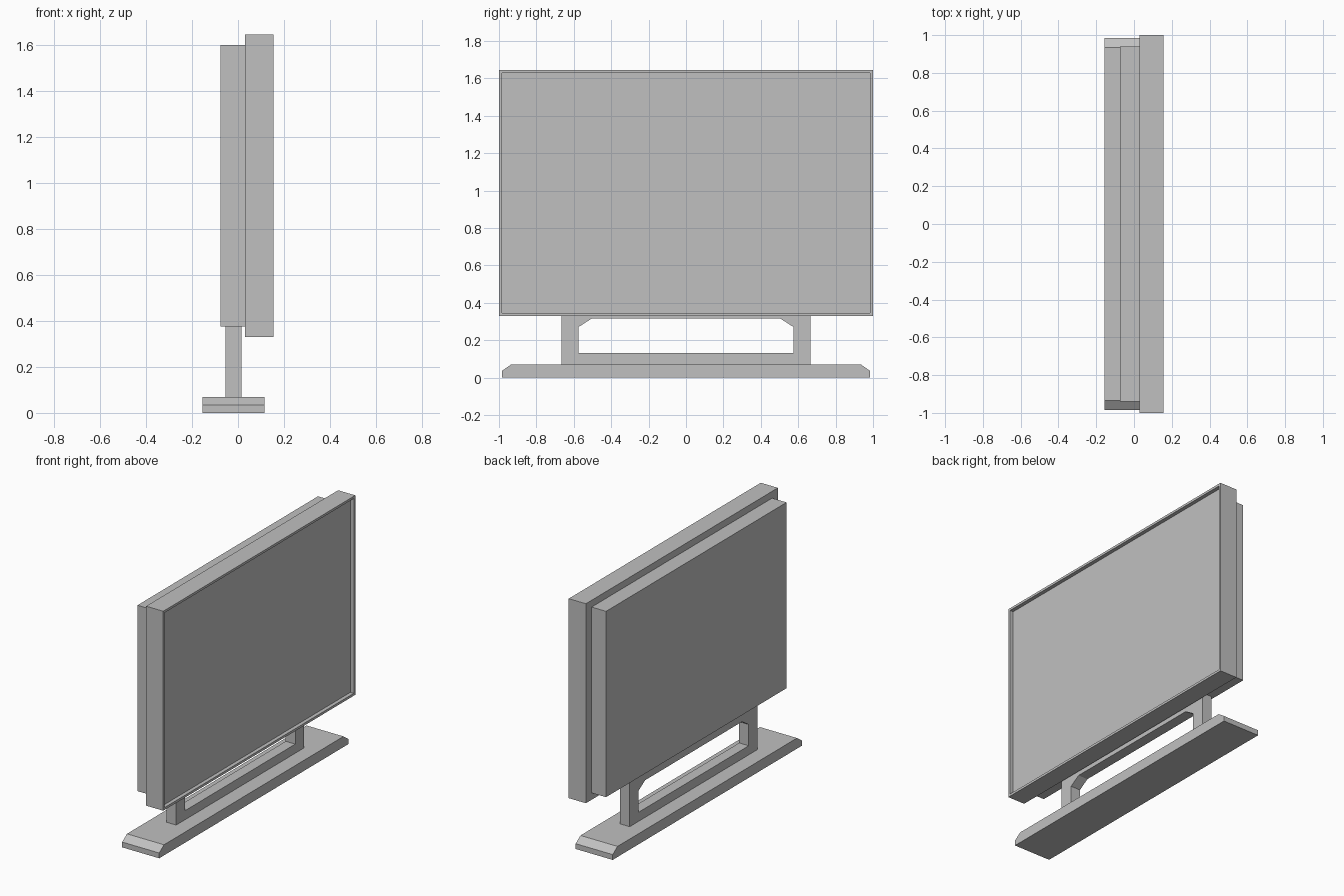
import bpy
import bmesh

if "Cube" in bpy.data.objects:
    bpy.data.objects.remove(bpy.data.objects["Cube"], do_unlink=True)

# Single plain grey finish
grey = bpy.data.materials.new("plain grey")
grey.use_nodes = True
COLOUR = (0.53, 0.53, 0.53, 1)
grey.diffuse_color = COLOUR
for node in grey.node_tree.nodes:
    if node.type == "BSDF_PRINCIPLED":
        node.inputs["Base Color"].default_value = COLOUR


def finish(bm, name):
    bmesh.ops.recalc_face_normals(bm, faces=bm.faces)
    mesh = bpy.data.meshes.new(name)
    bm.to_mesh(mesh)
    bm.free()
    mesh.materials.append(grey)
    obj = bpy.data.objects.new(name, mesh)
    bpy.context.collection.objects.link(obj)
    return obj


def mirrored(half):
    """Close a +y half outline with its -y reflection."""
    return half + [(-y, z) for y, z in reversed(half)]


def prism(bm, outline, x0, x1, hole=None):
    """Extrude a (y, z) outline along x, with an optional matching hole."""
    loops = [outline] + ([hole] if hole else [])
    rings = [[[bm.verts.new((x, y, z)) for y, z in loop] for x in (x0, x1)]
             for loop in loops]
    for back, front in rings:
        n = len(back)
        for i in range(n):
            j = (i + 1) % n
            bm.faces.new((back[i], back[j], front[j], front[i]))
    for side in (0, 1):
        if hole:
            a, b = rings[0][side], rings[1][side]
            n = len(a)
            for i in range(n):
                j = (i + 1) % n
                bm.faces.new((a[i], a[j], b[j], b[i]))
        else:
            bm.faces.new(rings[0][side])


def rectangle(w, z0, z1):
    return mirrored([(w, z0), (w, z1)])


# Foot with sloped ends
bm = bmesh.new()
prism(bm, mirrored([(0.985, 0), (0.985, 0.035), (0.935, 0.07)]), -0.155, 0.115)
finish(bm, "base_plate")

# Open stand frame; the outer loop has spare points matching the hole corners
bm = bmesh.new()
prism(bm,
      mirrored([(0.665, 0.07), (0.665, 0.27), (0.665, 0.375)]),
      -0.055, 0.015,
      hole=mirrored([(0.575, 0.13), (0.575, 0.27), (0.505, 0.315)]))
finish(bm, "stand_frame")

# Rear housing
bm = bmesh.new()
prism(bm, rectangle(0.94, 0.375, 1.60), -0.075, 0.03)
finish(bm, "rear_housing")

# Front casing with the screen recessed inside a thin bezel
bm = bmesh.new()
prism(bm, rectangle(1.0, 0.33, 1.645), 0.03, 0.155)
bmesh.ops.recalc_face_normals(bm, faces=bm.faces)
screen = [f for f in bm.faces if f.normal.x > 0.9]
bmesh.ops.inset_region(bm, faces=screen, thickness=0.022)
for vert in screen[0].verts:
    vert.co.x -= 0.0001
bmesh.ops.inset_region(bm, faces=screen, thickness=0.0)
for vert in screen[0].verts:
    vert.co.x = 0.13
finish(bm, "screen_casing")
